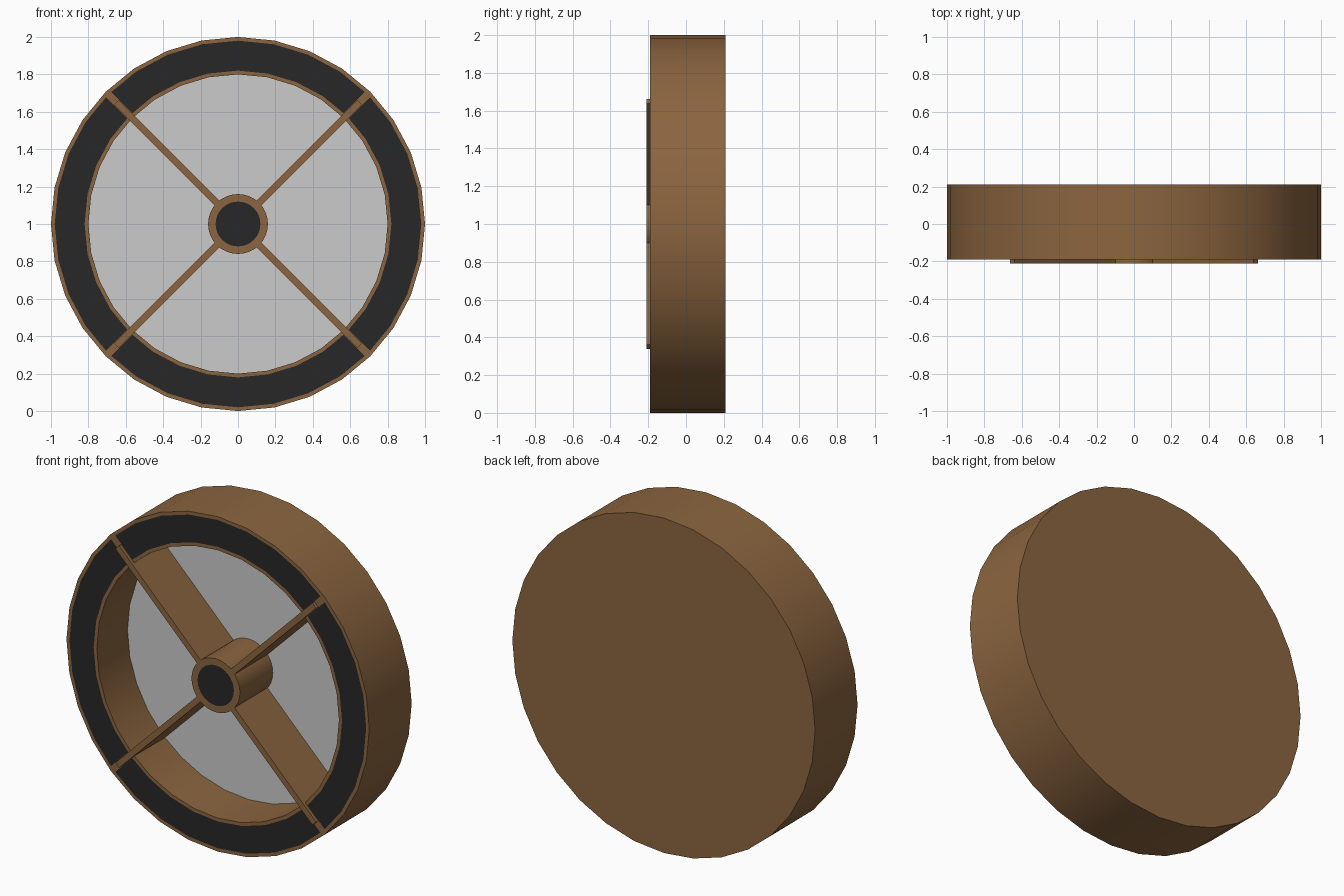
import bpy, bmesh
from math import sin, cos, pi
from mathutils import Matrix, Vector

if "Cube" in bpy.data.objects:
    bpy.data.objects.remove(bpy.data.objects["Cube"])

SIDES = 32
FRONT, RIM_FRONT, FLOOR, BACK = -0.21, -0.19, 0.10, 0.21


def material(name, rgb):
    m = bpy.data.materials.new(name)
    m.diffuse_color = (*rgb, 1)
    m.use_nodes = True
    m.node_tree.nodes["Principled BSDF"].inputs["Base Color"].default_value = m.diffuse_color
    return m


WOOD = material("brown_wood", (0.26, 0.13, 0.05))
DARK = material("dark_panel", (0.02, 0.02, 0.02))
GREY = material("grey_lining", (0.8, 0.8, 0.8))


def lathe(bm, profile):
    """Turn (radius, y) points about the y axis, with flat caps at both ends."""
    rings = [[bm.verts.new((r * cos(2 * pi * i / SIDES), y, r * sin(2 * pi * i / SIDES)))
              for i in range(SIDES)] for r, y in profile]
    bands = []
    for a, b in zip(rings, rings[1:]):
        bands.append([bm.faces.new((a[i], a[(i + 1) % SIDES], b[(i + 1) % SIDES], b[i]))
                      for i in range(SIDES)])
    caps = [bm.faces.new(rings[0]), bm.faces.new(rings[-1])]
    bmesh.ops.recalc_face_normals(bm, faces=bm.faces[:])
    return bands, caps


def inset_dark(bm, faces, width):
    bmesh.ops.inset_region(bm, faces=faces, thickness=width,
                           use_boundary=True, use_even_offset=True)
    for f in faces:
        f.material_index = 1


def finish(bm, name, smooth=True):
    mesh = bpy.data.meshes.new(name)
    bm.to_mesh(mesh)
    bm.free()
    for m in (WOOD, DARK, GREY):
        mesh.materials.append(m)
    ob = bpy.data.objects.new(name, mesh)
    bpy.context.collection.objects.link(ob)
    ob.location.z = 1
    if smooth:
        bpy.ops.object.select_all(action='DESELECT')
        ob.select_set(True)
        bpy.context.view_layer.objects.active = ob
        bpy.ops.object.shade_smooth_by_angle(angle=pi / 6)
    return ob


# Round dish: closed back, grey floor, four dark panels set in the front rim
bm = bmesh.new()
bands, caps = lathe(bm, [(0.8, FLOOR), (0.8, RIM_FRONT), (1, RIM_FRONT), (1, BACK)])
caps[0].material_index = 2
for q in range(4):
    inset_dark(bm, [bands[1][(4 + 8 * q + k) % SIDES] for k in range(8)], 0.02)
finish(bm, "wheel_body")

# Central hub with a dark round face
bm = bmesh.new()
bands, caps = lathe(bm, [(0.16, FRONT), (0.16, FLOOR)])
inset_dark(bm, [caps[0]], 0.04)
finish(bm, "hub")

# Four deep, thin diagonal spokes from the hub onto the rim
R0, R1, WIDTH = 0.14, 0.92, 0.035
for q in range(4):
    bm = bmesh.new()
    bmesh.ops.create_cube(bm, size=1)
    bmesh.ops.scale(bm, verts=bm.verts, vec=Vector((R1 - R0, FLOOR - FRONT, WIDTH)))
    bmesh.ops.translate(bm, verts=bm.verts,
                        vec=Vector(((R0 + R1) / 2, (FLOOR + FRONT) / 2, 0)))
    bmesh.ops.rotate(bm, verts=bm.verts, cent=Vector(),
                     matrix=Matrix.Rotation(pi / 4 + q * pi / 2, 3, 'Y'))
    finish(bm, f"spoke_{q + 1}", smooth=False)
